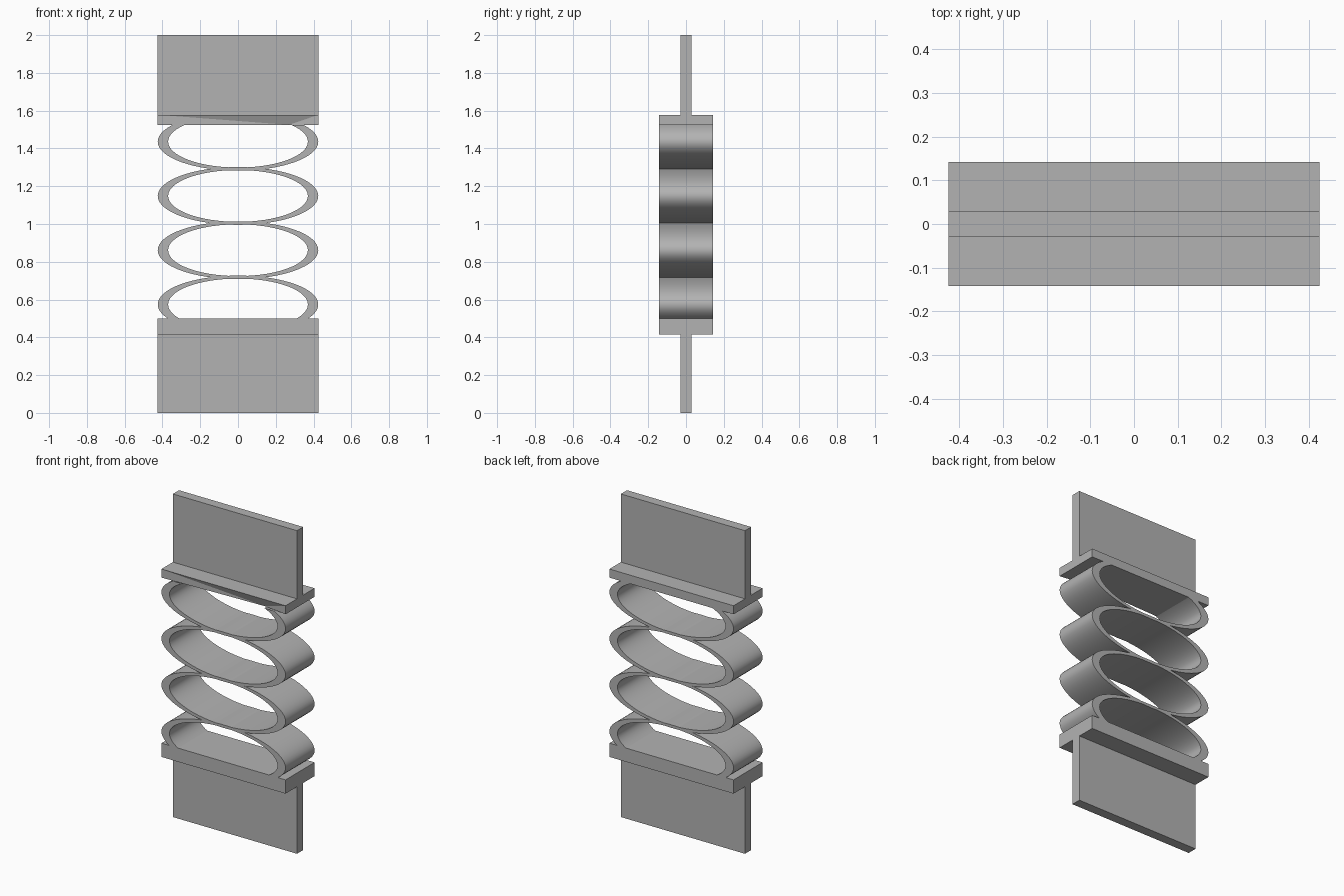
import bpy, bmesh, math
from mathutils import Vector

if "Cube" in bpy.data.objects:
    bpy.data.objects.remove(bpy.data.objects["Cube"])

HALF_W, HALF_D = 0.425, 0.142
LOW, HIGH = 0.5, 1.525          # inner faces of the two flanges

grey = bpy.data.materials.new("plain_grey")
grey.use_nodes = True
color = (0.45, 0.45, 0.45, 1)
grey.diffuse_color = color
grey.node_tree.nodes["Principled BSDF"].inputs["Base Color"].default_value = color


def finish(bm, name):
    bmesh.ops.recalc_face_normals(bm, faces=bm.faces)
    mesh = bpy.data.meshes.new(name)
    bm.to_mesh(mesh)
    bm.free()
    mesh.materials.append(grey)
    ob = bpy.data.objects.new(name, mesh)
    bpy.context.collection.objects.link(ob)
    return ob


def box_mesh(half_depth, z0, z1):
    bm = bmesh.new()
    bmesh.ops.create_cube(bm, size=1)
    for v in bm.verts:
        v.co = Vector((v.co.x * 2 * HALF_W, v.co.y * 2 * half_depth,
                       z0 + (v.co.z + 0.5) * (z1 - z0)))
    return bm


def spring_ring(name, zc, segments=64):
    """Oval band, thicker at the sides, trimmed where it meets a flange."""
    bm = bmesh.new()
    loops = []
    for rx, rz, y in ((HALF_W, 0.153, -HALF_D), (0.37, 0.137, -HALF_D),
                      (0.37, 0.137, HALF_D), (HALF_W, 0.153, HALF_D)):
        angles = [math.tau * i / segments for i in range(segments)]
        loops.append([bm.verts.new((rx * math.cos(a), y, zc + rz * math.sin(a)))
                      for a in angles])
    for a, b in zip(loops, loops[1:] + loops[:1]):
        for i in range(segments):
            j = (i + 1) % segments
            bm.faces.new((a[i], a[j], b[j], b[i]))
    bmesh.ops.recalc_face_normals(bm, faces=bm.faces)
    for z, up in ((LOW, -1), (HIGH, 1)):
        bmesh.ops.bisect_plane(bm, geom=bm.verts[:] + bm.edges[:] + bm.faces[:],
                               plane_co=(0, 0, z), plane_no=(0, 0, up),
                               clear_outer=True)
    ob = finish(bm, name)
    bpy.ops.object.select_all(action="DESELECT")
    ob.select_set(True)
    bpy.context.view_layer.objects.active = ob
    bpy.ops.object.shade_smooth_by_angle(angle=math.radians(20))


# Mounting webs and the lower flange
finish(box_mesh(0.03, 0, 0.415), "lower_web")
finish(box_mesh(0.03, 1.578, 2), "upper_web")
finish(box_mesh(HALF_D, 0.415, LOW), "lower_flange")

# Upper flange, with a shallow dent in its lower front edge
bm = box_mesh(HALF_D, HIGH, 1.578)
edge = next(e for e in bm.edges
            if all(v.co.y < 0 and v.co.z < 1.55 for v in e.verts))
dent = bmesh.ops.subdivide_edges(bm, edges=[edge], cuts=1)["geom_inner"]
for v in dent:
    if isinstance(v, bmesh.types.BMVert):
        v.co.x, v.co.y = 0.27, -0.12
bmesh.ops.triangulate(bm, faces=[f for f in bm.faces if len(f.verts) > 4])
finish(bm, "upper_flange")

# Stack of oval spring rings
for n in range(4):
    spring_ring(f"spring_ring_{n + 1}", 0.574 + 0.2873 * n)
